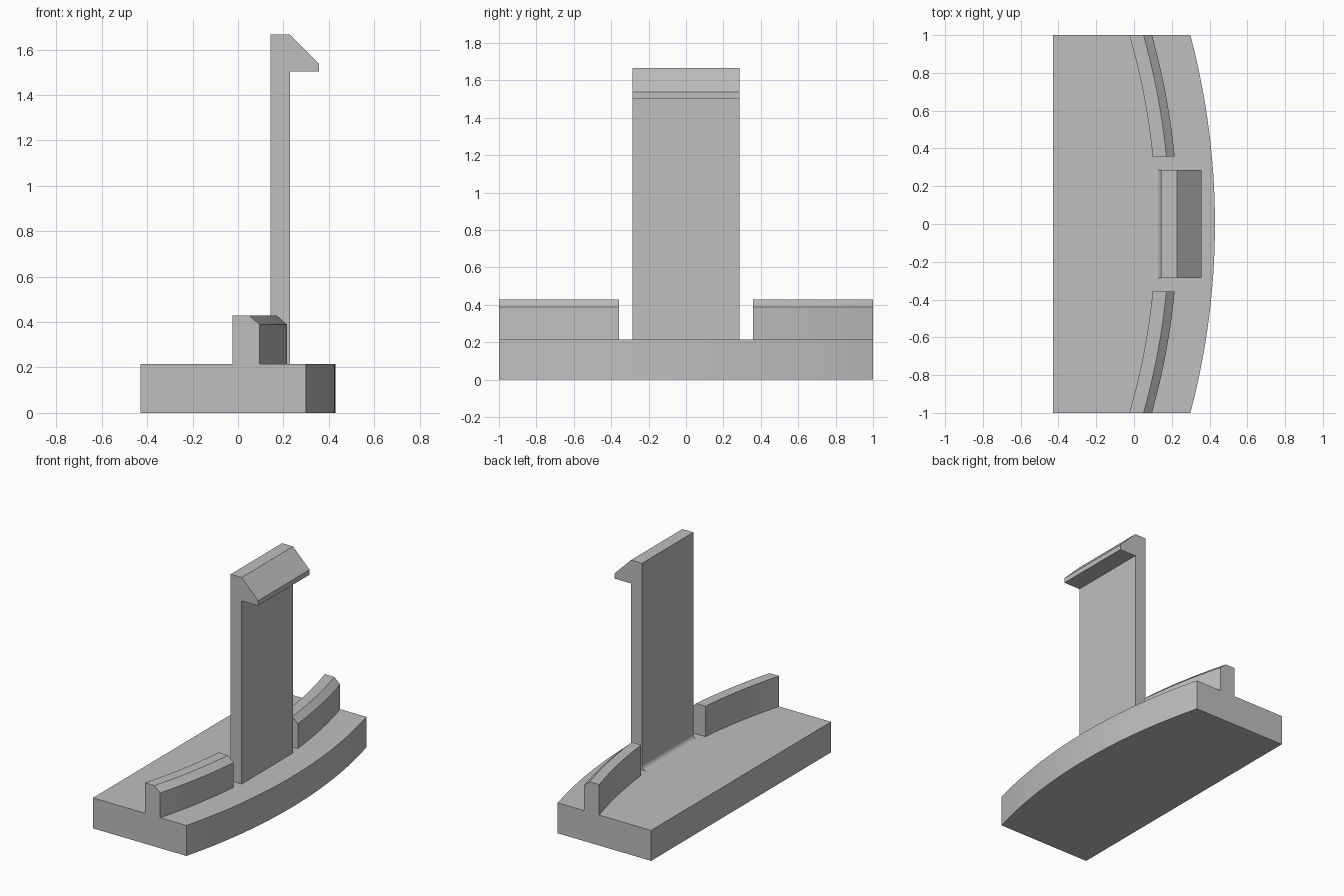
import bpy
import bmesh
from math import sqrt, sin, cos, pi
from mathutils import Vector

cube = bpy.data.objects.get("Cube")
if cube:
    bpy.data.objects.remove(cube, do_unlink=True)

U = 1 / 28            # design unit
BASE_TOP = 6 * U
ARC_X = -3.48         # shared centre of all the curved edges
ARC_STEPS = 24

grey = bpy.data.materials.new("plain grey")
grey.use_nodes = True
colour = (0.52, 0.52, 0.52, 1)
grey.diffuse_color = colour
grey.node_tree.nodes["Principled BSDF"].inputs["Base Color"].default_value = colour


def finish(name, bm):
    bmesh.ops.recalc_face_normals(bm, faces=bm.faces)
    mesh = bpy.data.meshes.new(name)
    bm.to_mesh(mesh)
    bm.free()
    mesh.materials.append(grey)
    obj = bpy.data.objects.new(name, mesh)
    bpy.context.collection.objects.link(obj)
    bpy.ops.object.select_all(action="DESELECT")
    obj.select_set(True)
    bpy.context.view_layer.objects.active = obj
    bpy.ops.object.shade_smooth_by_angle(angle=pi / 9)
    return obj


def extrude(name, points, direction):
    bm = bmesh.new()
    face = bm.faces.new([bm.verts.new(p) for p in points])
    result = bmesh.ops.extrude_face_region(bm, geom=[face], use_keep_orig=True)
    moved = [v for v in result["geom"] if isinstance(v, bmesh.types.BMVert)]
    bmesh.ops.translate(bm, verts=moved, vec=Vector(direction))
    return finish(name, bm)


def arc_x(end_x, y):
    """x at y on the concentric arc that passes through end_x at y = 1."""
    return ARC_X + sqrt((end_x - ARC_X) ** 2 + 1 - y * y)


def curved_rib(name, y_start, y_end):
    # Chamfered section swept along the concentric arc
    section = [(-0.025, BASE_TOP), (0.095, BASE_TOP), (0.095, 0.389),
               (0.05, 12 * U), (-0.025, 12 * U)]
    bm = bmesh.new()
    rings = []
    for i in range(ARC_STEPS + 1):
        y = y_start + (y_end - y_start) * i / ARC_STEPS
        rings.append([bm.verts.new((arc_x(x, y), y, z)) for x, z in section])
    n = len(section)
    for a, b in zip(rings, rings[1:]):
        for j in range(n):
            k = (j + 1) % n
            bm.faces.new((a[j], a[k], b[k], b[j]))
    bm.faces.new(rings[0])
    bm.faces.new(rings[-1])
    return finish(name, bm)


# Base plate with a bowed right edge
outline = [(-12 * U, 1, 0), (-12 * U, -1, 0)]
for i in range(2 * ARC_STEPS + 1):
    y = -1 + i / ARC_STEPS
    outline.append((arc_x(0.2985, y), y, 0))
extrude("base_plate", outline, (0, 0, BASE_TOP))

# Curved ribs on both sides of the upright
curved_rib("front_rib", -1, -10 * U)
curved_rib("back_rib", 10 * U, 1)

# Upright clip with hooked top and a small fillet at its back foot
back_x, front_x, tip_x = 4 * U, 6.4 * U, 10 * U
profile = [(front_x, BASE_TOP), (front_x, 1.503), (tip_x, 1.503),
           (tip_x, 1.538), (front_x, 1.667), (back_x, 1.667)]
for i in range(9):
    a = i / 8 * pi / 2
    profile.append((back_x - U + U * cos(a), BASE_TOP + U - U * sin(a)))
extrude("hooked_upright", [(x, -8 * U, z) for x, z in profile], (0, 16 * U, 0))
